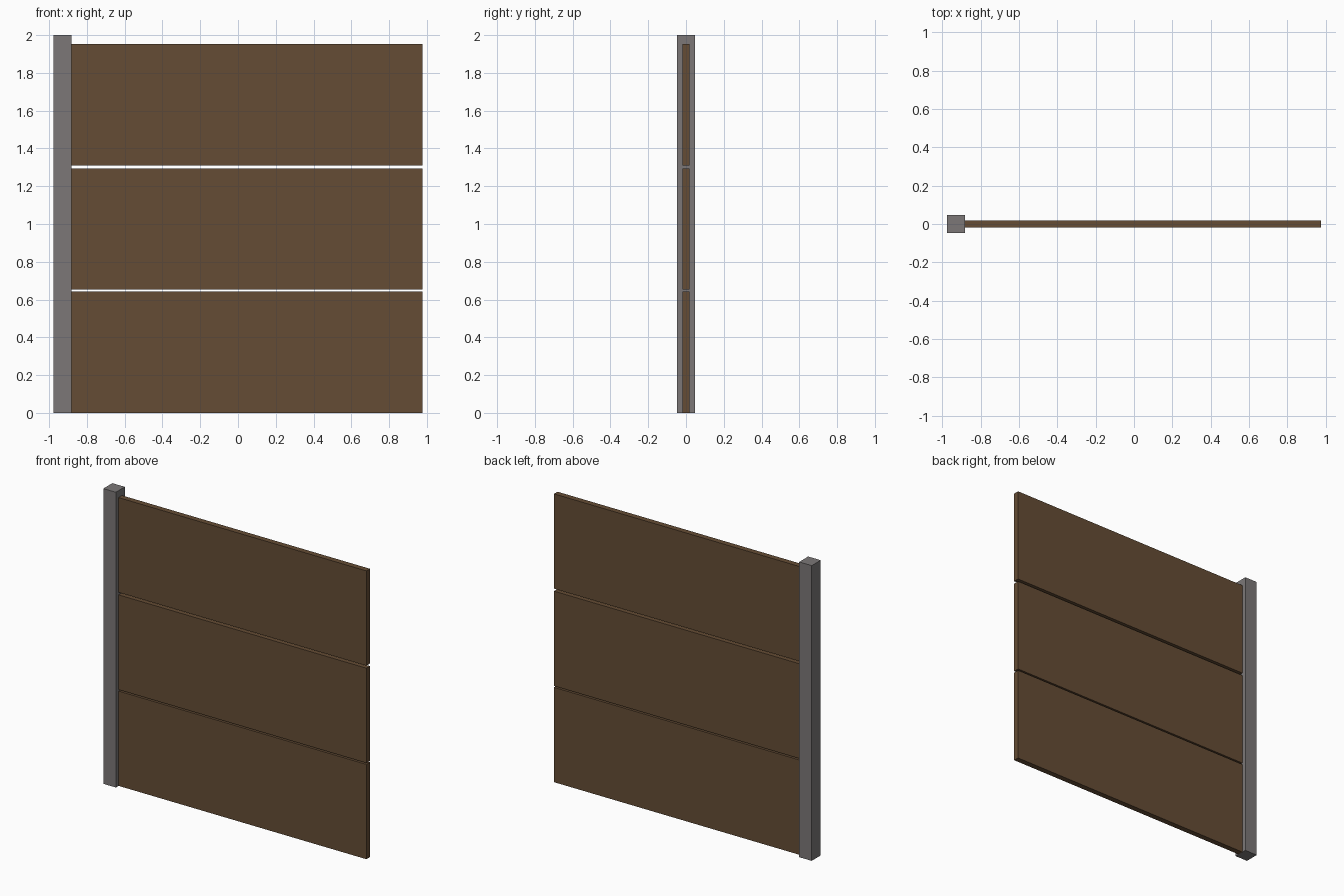
import bpy

if "Cube" in bpy.data.objects:
    bpy.data.objects.remove(bpy.data.objects["Cube"])


def material(name, rgb):
    m = bpy.data.materials.new(name)
    m.diffuse_color = (*rgb, 1.0)
    m.use_nodes = True
    m.node_tree.nodes["Principled BSDF"].inputs["Base Color"].default_value = m.diffuse_color
    return m


def box(name, lo, hi, mat):
    """Axis-aligned box between two corners."""
    bpy.ops.mesh.primitive_cube_add(size=1, location=[(a + b) / 2 for a, b in zip(lo, hi)])
    ob = bpy.context.object
    ob.name = name
    ob.scale = [b - a for a, b in zip(lo, hi)]
    bpy.ops.object.transform_apply(location=False, rotation=False, scale=True)
    ob.data.materials.append(mat)
    return ob


wood = material("brown wood", (0.13, 0.073, 0.035))
concrete = material("grey concrete", (0.2, 0.187, 0.187))

# Upright post at the left end
box("post", (-0.976, -0.048, 0), (-0.882, 0.048, 2), concrete)

# Three stacked boards with narrow gaps
for i, z in enumerate((0, 0.652, 1.311)):
    box(f"board_{i + 1}", (-0.882, -0.019, z), (0.976, 0.019, z + 0.642), wood)
